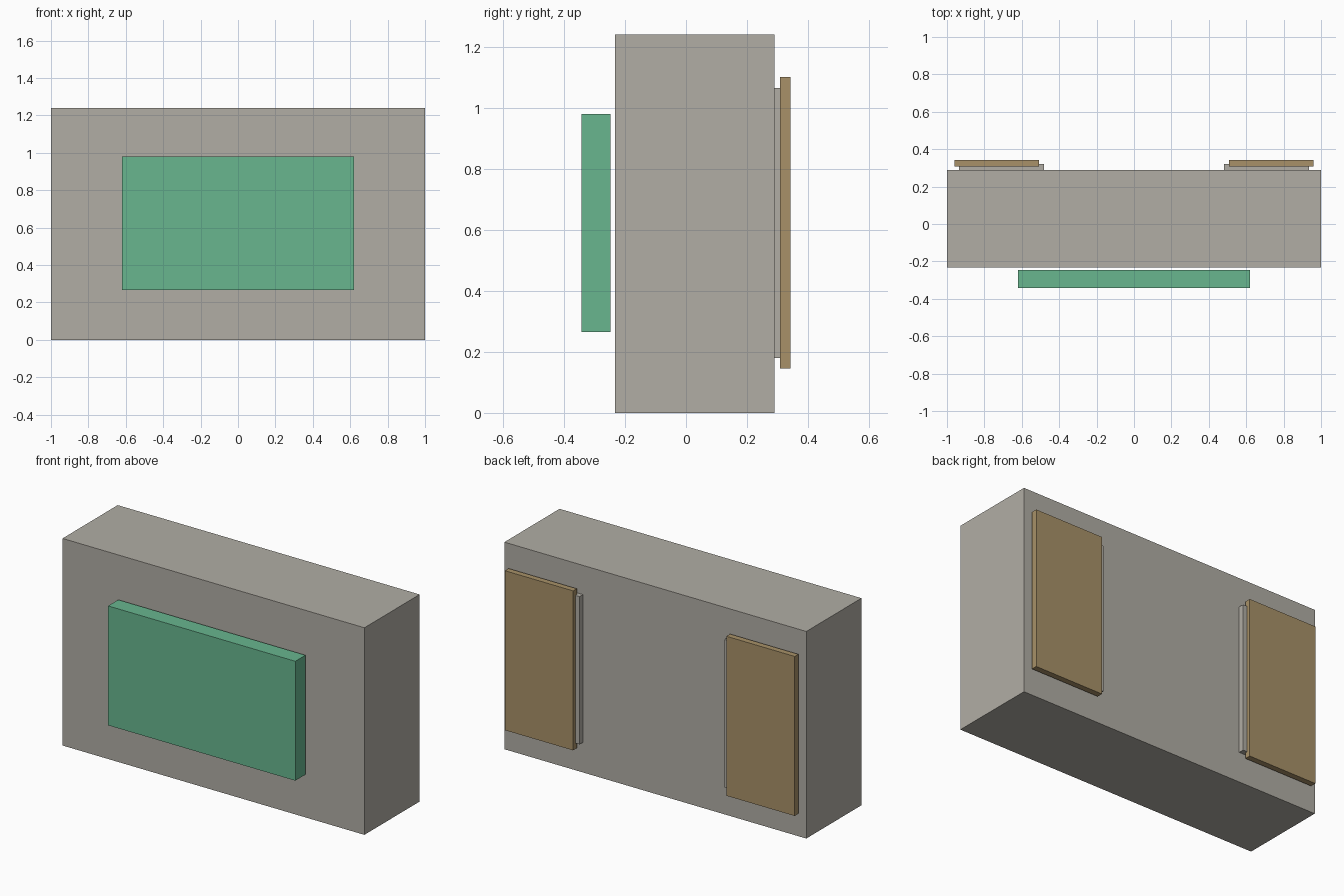
import bpy
import bmesh
from mathutils import Vector

cube = bpy.data.objects.get("Cube")
if cube:
    bpy.data.objects.remove(cube, do_unlink=True)


def make_material(name, rgb):
    mat = bpy.data.materials.new(name)
    mat.use_nodes = True
    color = (*rgb, 1)
    mat.diffuse_color = color
    mat.node_tree.nodes["Principled BSDF"].inputs["Base Color"].default_value = color
    return mat


def box(name, low, high, mat):
    """Axis-aligned box between two opposite corners."""
    low, high = Vector(low), Vector(high)
    bm = bmesh.new()
    bmesh.ops.create_cube(bm, size=1)
    bmesh.ops.scale(bm, vec=high - low, verts=bm.verts)
    mesh = bpy.data.meshes.new(name)
    bm.to_mesh(mesh)
    bm.free()
    mesh.materials.append(mat)
    obj = bpy.data.objects.new(name, mesh)
    obj.location = (low + high) / 2
    bpy.context.collection.objects.link(obj)
    return obj


grey = make_material("warm grey", (0.44, 0.42, 0.375))
green = make_material("soft green", (0.138, 0.468, 0.275))
tan = make_material("tan", (0.392, 0.283, 0.138))

# Main block and the panel floating just in front of it
box("body", (-1, -0.232, 0), (1, 0.29, 1.24), grey)
box("front_panel", (-0.62, -0.343, 0.265), (0.62, -0.247, 0.98), green)

# Mirrored pair of rear panels, each on a slightly offset backing plate
for side, s in (("left", 1), ("right", -1)):
    for part, inner, outer, y0, y1, z0, z1, mat in (
        ("backing_plate", 0.48, 0.935, 0.28, 0.322, 0.18, 1.065, grey),
        ("rear_panel", 0.508, 0.96, 0.308, 0.343, 0.145, 1.1, tan),
    ):
        xs = sorted((s * inner, s * outer))
        box(f"{side}_{part}", (xs[0], y0, z0), (xs[1], y1, z1), mat)
